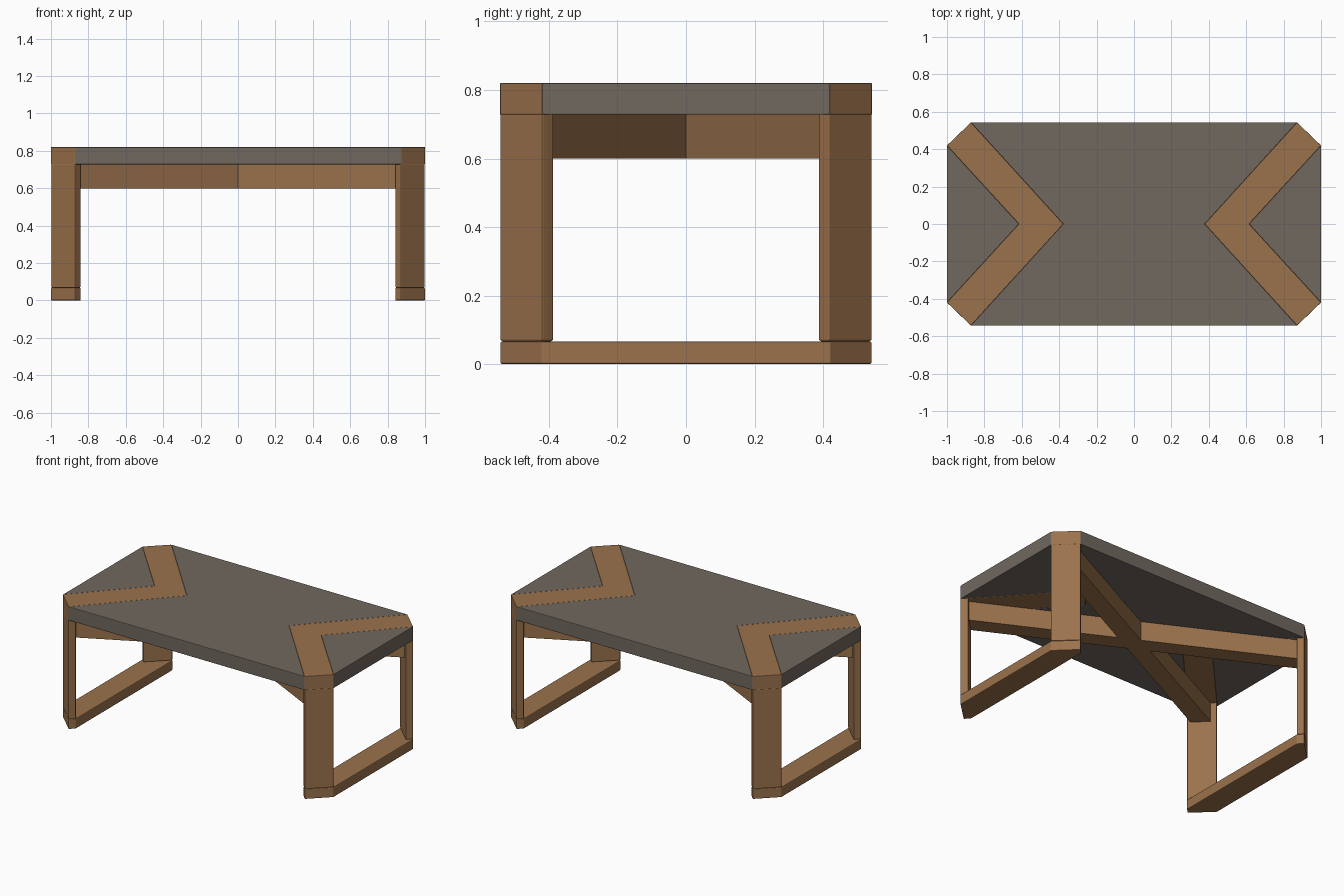
import bpy
import bmesh
from mathutils import Vector

cube = bpy.data.objects.get("Cube")
if cube:
    bpy.data.objects.remove(cube, do_unlink=True)


def material(name, rgb):
    mat = bpy.data.materials.new(name)
    mat.use_nodes = True
    mat.diffuse_color = (*rgb, 1)
    mat.node_tree.nodes["Principled BSDF"].inputs["Base Color"].default_value = (*rgb, 1)
    return mat


wood = material("warm_wood", (0.33, 0.17, 0.073))
stone = material("warm_grey", (0.165, 0.139, 0.116))


def prism(name, outline, low, high, mat, bevel=0.005):
    """Extrude a plan outline from height low to high, with softened edges."""
    bm = bmesh.new()
    base = bm.faces.new([bm.verts.new((x, y, low)) for x, y in outline])
    grown = bmesh.ops.extrude_face_region(bm, geom=[base])["geom"]
    verts = [v for v in grown if isinstance(v, bmesh.types.BMVert)]
    bmesh.ops.translate(bm, verts=verts, vec=(0, 0, high - low))
    bmesh.ops.recalc_face_normals(bm, faces=bm.faces)
    mesh = bpy.data.meshes.new(name)
    bm.to_mesh(mesh)
    bm.free()
    mesh.materials.append(mat)
    obj = bpy.data.objects.new(name, mesh)
    bpy.context.collection.objects.link(obj)
    if bevel:
        mod = obj.modifiers.new("soft_edges", "BEVEL")
        mod.width = bevel
        mod.segments = 2
        mod.limit_method = "ANGLE"
    return obj


def flip(points, sx, sy=1):
    return [(x * sx, y * sy) for x, y in points]


# Key heights
FOOT_TOP, BEAM_LOW, TOP_LOW, TOP_HIGH = 0.067, 0.60, 0.728, 0.82

# Plan points of one clipped corner, and the two tips of the inlaid chevron
END = Vector((1.0, 0.42))
SIDE = Vector((0.872, 0.543))
OUTER_TIP, INNER_TIP = (0.615, 0), (0.378, 0)
inward = Vector((-0.672, -0.74)) * 0.046

# Middle panel of the top
right_edge = [(SIDE.x, -SIDE.y), INNER_TIP, tuple(SIDE)]
left_edge = flip(right_edge, -1)[::-1]
prism("top_middle_panel", right_edge + left_edge, TOP_LOW, TOP_HIGH, stone, 0.003)

for side, sx in (("left", 1), ("right", -1)):
    # End triangle and chevron inlay
    triangle = [(END.x, -END.y), tuple(END), OUTER_TIP]
    prism(side + "_end_panel", flip(triangle, sx), TOP_LOW, TOP_HIGH, stone, 0.003)
    chevron = [OUTER_TIP, (END.x, -END.y), (SIDE.x, -SIDE.y),
               INNER_TIP, tuple(SIDE), tuple(END)]
    prism(side + "_chevron", flip(chevron, sx), TOP_LOW, TOP_HIGH, wood, 0.003)

    # Floor rail joining the two legs of this end
    inner = SIDE + inward
    half = [tuple(END), tuple(SIDE), tuple(inner)]
    rail = half + flip(half, 1, -1)[::-1]
    prism(side + "_floor_rail", flip(rail, sx), 0, FOOT_TOP, wood)

    # Plank legs set across the clipped corners
    for place, sy in (("back", 1), ("front", -1)):
        plank = [END, SIDE, SIDE + inward, END + inward]
        prism(f"{place}_{side}_leg", flip(plank, sx, sy), FOOT_TOP, TOP_LOW + 0.004, wood)

# Crossed beams under the top, running between opposite legs
leg_centre = (END + SIDE + inward) / 2
across = Vector((-leg_centre.y, leg_centre.x)).normalized() * 0.057
beam = [leg_centre + across, -leg_centre + across,
        -leg_centre - across, leg_centre - across]
for name, sx in (("first_cross_beam", 1), ("second_cross_beam", -1)):
    prism(name, flip(beam, sx), BEAM_LOW, TOP_LOW + 0.002, wood, 0)
